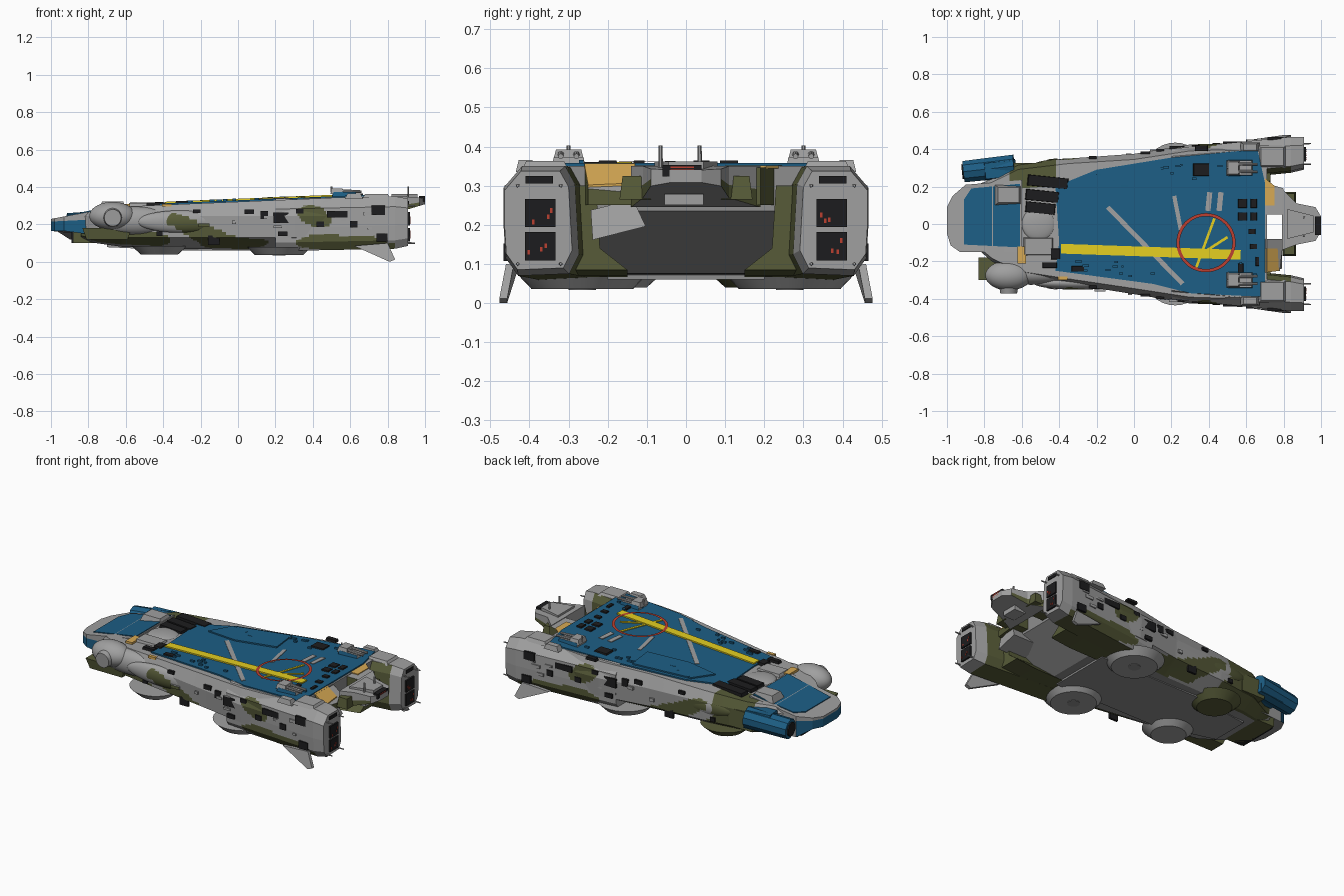
import bpy, bmesh, math, random
from mathutils import Vector, Matrix

if "Cube" in bpy.data.objects:
    bpy.data.objects.remove(bpy.data.objects["Cube"])

random.seed(4)
COL = {"light_grey": (.35, .35, .35), "deck_blue": (.012, .112, .235), "camo_green": (.095, .105, .04),
       "belly_grey": (.27, .27, .27), "black": (.012, .012, .013), "yellow": (.78, .62, .015),
       "red": (.5, .05, .03), "orange": (.68, .40, .09)}
MATS = []
for n, c in COL.items():
    m = bpy.data.materials.new(n)
    m.diffuse_color = (*c, 1)
    m.use_nodes = True
    m.node_tree.nodes["Principled BSDF"].inputs["Base Color"].default_value = m.diffuse_color
    MATS.append(m)
GREY, BLUE, GREEN, BELLY, BLACK, YEL, RED, ORANGE = range(8)


def finish(name, bm, mat, smooth=False):
    """mat is a colour index, or a rule taking face centre and normal"""
    bmesh.ops.recalc_face_normals(bm, faces=bm.faces)
    me = bpy.data.meshes.new(name)
    for m in MATS:
        me.materials.append(m)
    for f in bm.faces:
        f.material_index = mat(f.calc_center_median(), f.normal) if callable(mat) else mat
    bm.to_mesh(me)
    bm.free()
    ob = bpy.data.objects.new(name, me)
    bpy.context.collection.objects.link(ob)
    if smooth:
        bpy.context.view_layer.objects.active = ob
        ob.select_set(True)
        bpy.ops.object.shade_smooth_by_angle(angle=math.radians(35))
        ob.select_set(False)


def loft(name, rings, mat):
    bm = bmesh.new()
    vs = [[bm.verts.new(p) for p in r] for r in rings]
    n = len(rings[0])
    for a, b in zip(vs, vs[1:]):
        for i in range(n):
            bm.faces.new((a[i], a[(i + 1) % n], b[(i + 1) % n], b[i]))
    bm.faces.new(vs[0])
    bm.faces.new(vs[-1])
    finish(name, bm, mat)


def prism(name, pts, zb, zt, mat, zmid=None):
    """plan outline between height functions of x"""
    loft(name, [[(x, y, z(x)) for x, y in pts] for z in (zb, zmid, zt) if z], mat)


def box(name, c, s, mat, taper=1.0, rot=(0, 0, 0)):
    bm = bmesh.new()
    bmesh.ops.create_cube(bm, size=1)
    R = Matrix.Rotation(rot[2], 3, 'Z') @ Matrix.Rotation(rot[1], 3, 'Y') @ Matrix.Rotation(rot[0], 3, 'X')
    for v in bm.verts:
        k = taper if v.co.z > 0 else 1
        v.co = R @ Vector((v.co.x * s[0] * k, v.co.y * s[1] * k, v.co.z * s[2])) + Vector(c)
    finish(name, bm, mat)


def ellipsoid(name, c, r, mat):
    bm = bmesh.new()
    bmesh.ops.create_uvsphere(bm, u_segments=36, v_segments=18, radius=1)
    for v in bm.verts:
        v.co = Vector(c) + Vector([v.co[i] * r[i] for i in range(3)])
    finish(name, bm, mat, True)


def cyl(name, a, b, r1, r2, mat, seg=24):
    a, b = Vector(a), Vector(b)
    bm = bmesh.new()
    bmesh.ops.create_cone(bm, cap_ends=True, segments=seg, radius1=r1, radius2=r2, depth=(b - a).length)
    q = (b - a).to_track_quat('Z', 'Y').to_matrix().to_4x4()
    bmesh.ops.transform(bm, matrix=Matrix.Translation((a + b) / 2) @ q, verts=bm.verts)
    finish(name, bm, mat, True)


def subdivide(pts, n):
    """split every edge of an open chain of 2D points"""
    return [(a[0] + (b[0] - a[0]) * i / n, a[1] + (b[1] - a[1]) * i / n)
            for a, b in zip(pts, pts[1:]) for i in range(n)] + [pts[-1]]


def deck(x):
    return .321 + .042 * x


def plate(name, pts, mat, lift, thick=.008):
    prism(name, pts, lambda x: deck(x) + lift - thick, lambda x: deck(x) + lift, mat)


def stripe(name, a, b, w, mat, lift):
    a, b = Vector(a), Vector(b)
    n = (b - a).orthogonal().normalized() * w / 2
    plate(name, [a + n, b + n, b - n, a - n], mat, lift)


# camouflage patches on the flanks: x, z, half length, half height, slant
PATCH = [(-.6, .13, .24, .055, -.05), (-.2, .16, .19, .055, -.4), (-.02, .1, .18, .035, 0), (.41, .24, .09, .055, -.3),
         (.58, .095, .27, .05, -.05)]


def camo(x, y, z):
    if y > .2 and -.66 < x < -.42:
        return GREEN
    wob = .006 * math.sin(25 * x)
    hit = any(((x - a) / r) ** 2 + ((z + wob - b - k * (x - a)) / h) ** 2 < 1 for a, b, r, h, k in PATCH)
    return GREEN if hit else GREY


# main hull, lofted from stations: x, centre y, half width, bottom, top
ST = [(-.84, .04, .17, .12, .25), (-.76, .02, .22, .10, .28), (-.62, .02, .295, .08, .295),
      (-.35, .015, .335, .07, deck(-.35)), (0, 0, .375, .065, deck(0)), (.3, 0, .425, .065, deck(.3)),
      (.45, 0, .43, .075, deck(.45)), (.71, 0, .42, .235, deck(.71))]


def station(x):
    for a, b in zip(ST, ST[1:]):
        if x <= b[0] + 1e-6:
            t = (x - a[0]) / (b[0] - a[0])
            return [p + (q - p) * t for p, q in zip(a, b)][1:]


def hull_ring(x):
    cy, w, zb, zt = station(x)
    pts = subdivide([(0, zb), (.68 * w, zb), (.97 * w, max(.13, zb + .02)), (w, max(.245, zb + .03)), (.92 * w, zt),
                     (0, zt)], 8)
    return [(x, cy + y, z) for y, z in pts] + [(x, cy - y, z) for y, z in pts[-2:0:-1]]


def hull_rule(c, n):
    wide = .68 * station(min(c.x, .7))[1]
    if abs(n.x) > .9 or (n.z < -.5 and (abs(c.y) < wide or c.x > .5)):
        return BELLY
    return camo(*c)


loft("main_hull", [hull_ring(-.84 + 1.55 * i / 150) for i in range(151)], hull_rule)

# nose slab: blue lower edge, grey upper rim, blue top panel
NOSE = [(-1, .09), (-.97, .15), (-.9, .21), (-.6, .235), (-.6, -.15), (-.93, -.15), (-.98, -.115), (-1, -.05)]
nose_top = lambda x: .305 + .19 * (x + .6)
nose_mid = lambda x: .215 + .05 * (x + 1)
prism("nose", NOSE, lambda x: .165 if x < -.9 else .12, nose_top,
      lambda c, n: BELLY if n.z < -.6 else BLUE if abs(n.z) < .5 and c.z < nose_mid(c.x) - .01 and c.x < -.75 else GREY,
      nose_mid)
prism("nose_panel", [(-.91, .13), (-.87, .19), (-.61, .215), (-.61, -.125), (-.91, -.11)],
      lambda x: nose_top(x) - .004, lambda x: nose_top(x) + .005, BLUE)
box("nose_chin", (-.76, .03, .13), (.24, .28, .06), GREEN)
box("chin_sensor", (-.84, .02, .13), (.1, .25, .06), BLACK)
box("bridge", (-.67, .155, .3), (.15, .11, .045), GREY, .75)
ellipsoid("bridge_dome", (-.51, .0, .295), (.09, .09, .022), GREY)
box("bridge_block", (-.51, -.12, .3), (.17, .1, .026), GREY, .85)

# forward side pods
cyl("blue_pod", (-.91, .28, .2), (-.64, .31, .215), .06, .064, BLUE, 10)
box("blue_pod_housing", (-.72, .29, .215), (.18, .1, .11), BLUE, .85, (0, 0, .1))
cyl("blue_pod_muzzle", (-.92, .279, .2), (-.9, .281, .2), .042, .042, BLACK, 10)
ellipsoid("right_pod", (-.67, -.275, .245), (.125, .08, .075), GREY)
ellipsoid("right_pod_body", (-.55, -.265, .22), (.22, .06, .075), GREY)
cyl("right_pod_cap", (-.67, -.37, .235), (-.67, -.28, .24), .045, .06, GREY)
box("right_pod_mount", (-.70, -.24, .15), (.22, .1, .06), GREEN, 1.2)
box("left_pod_mount", (-.6, .285, .19), (.16, .08, .11), GREEN)

# mirrored side equipment
for s in (1, -1):
    side = "left_" if s > 0 else "right_"
    PR = subdivide([(.285, .30), (.31, .345), (.42, .345), (.467, .29), (.467, .19), (.462, .11), (.43, .065),
                    (.30, .07), (.275, .12), (.28, .21), (.285, .30)], 6)[:-1]

    def nac_ring(x, k=1.0):
        dy, dz = (x - .85) * .1, (x - .6) * .02
        return [(x, s * (.375 + (y - .375) * k + dy), .205 + (z - .205) * k + dz) for y, z in PR]

    def nac_rule(c, n):
        return GREEN if (n.z < -.6 or s * n.y < -.7) and c.x < .86 else camo(*c)

    loft(side + "engine_nacelle", [nac_ring(.2 + .6 * i / 60) for i in range(61)] + [nac_ring(.84), nac_ring(.91, .9)],
         nac_rule)
    for z in (.23, .145):
        box(side + "engine_port", (.912, s * .372, z), (.016, .078, .072), BLACK)
        for i in range(3):
            box(side + "engine_glow", (.921, s * (.372 + random.uniform(-.03, .03)), z + random.uniform(-.025, .025)),
                (.004, .006, .012), RED)
    box(side + "engine_vent", (.9, s * .375, .315), (.03, .07, .02), BLACK)
    for y, z in ((.32, .10), (.43, .10), (.32, .30), (.43, .30)):
        cyl(side + "engine_spike", (.86, s * y, z), (.945, s * y, z), .006, .004, GREY, 6)
    # tail fin
    F = [(.62, .45, .085), (.80, .46, .10), (.84, .477, .012), (.81, .477, .0)]
    loft(side + "tail_fin", [[(x, s * y, z) for x, y, z in F], [(x, s * (y - .02), z) for x, y, z in F]], GREY)
    # belly discs and slanted rear strake
    cyl(side + "belly_disc", (.22, s * .265, .036), (.22, s * .265, .078), .13, .17, GREY, 32)
    cyl(side + "belly_hub", (.22, s * .265, .033), (.22, s * .265, .04), .035, .035, BELLY)
    cyl(side + "front_belly_disc", (-.42, s * .2, .04), (-.42, s * .2, .085), .1, .15, GREY if s < 0 else GREEN, 28)
    loft(side + "belly_strake", [[(x, s * y, z) for y, z in ((.15, b), (.31, b), (.31, .3), (.23, .3), (.22, .14))]
                                 for x, b in ((.38, .066), (.6, .07), (.73, .085))], GREEN)
    # side blister, faired into the hull
    ellipsoid(side + "side_blister", (-.3, s * .315, .215), (.24, .036, .06), lambda c, n: camo(*c))
    # deck turrets and stern blocks
    box(side + "turret_base", (.57, s * .30, .355), (.14, .09, .035), lambda c, n: BLUE if abs(n.y) > .5 else GREY, .85)
    box(side + "turret_house", (.53, s * .30, .378), (.07, .08, .03), GREY, .8)
    for d in (-.02, .02):
        cyl(side + "turret_barrel", (.54, s * .3 + d, .38), (.66, s * .3 + d, .375), .009, .007, GREY, 8)
    cyl(side + "turret_mast", (.5, s * .3, .37), (.5, s * .3, .403), .006, .005, GREY, 6)
    box(side + "nacelle_cap", (.74, s * .36, .352), (.15, .12, .022), GREY, .8)
    box(side + "edge_locker", (.62, s * .41, .35), (.1, .05, .03), GREY, .7)
    # windows and hatches following the hull side
    for x, z, a, b in ((-.13, .115, .06, .05), (-.22, .27, .04, .02), (.06, .268, .05, .025), (.14, .25, .04, .045),
                       (.23, .235, .08, .055), (.33, .27, .04, .025), (.44, .2, .04, .03), (.53, .255, .11, .035),
                       (.62, .2, .04, .035), (.75, .275, .07, .05), (.77, .13, .06, .045), (-.42, .15, .03, .025),
                       (.24, .15, .05, .025)):
        cy, w = station(min(x, .3))[:2]
        y = cy + s * w * (.99 if z > .13 else .95) if x < .3 else s * (.467 + (x - .85) * .1)
        box(side + "hatch", (x, y, z), (a, .014, b), BLACK)
    for i in range(8):
        x = random.uniform(-.2, .8)
        y = station(x)[1] if x < .3 else .467 + (x - .85) * .1
        box(side + "hull_fitting", (x, s * y, random.uniform(.17, .26)),
            (random.uniform(.02, .06), .012, random.uniform(.01, .02)), lambda c, n: camo(*c))

# blue flight deck with markings
plate("flight_deck", [(-.42, .2), (-.2, .29), (.2, .355), (.66, .4), (.7, .22), (.7, -.39), (.3, -.37), (.1, -.32),
                      (-.42, -.25), (-.4, -.1)], BLUE, .008)
plate("raised_panel", [(-.3, .14), (-.22, .265), (.14, .325), (.16, .15), (-.1, .11)], BLUE, .016)
stripe("grey_stripe", (-.14, .09), (.26, -.32), .025, GREY, .011)
stripe("short_grey_stripe", (.215, .15), (.25, -.03), .022, GREY, .011)
stripe("runway_stripe", (-.39, -.132), (.57, -.165), .052, YEL, .016)
stripe("cross_stripe", (.33, -.24), (.43, .03), .014, YEL, .013)
stripe("cross_stripe_b", (.36, -.16), (.5, -.07), .014, YEL, .013)
for x in (.395, .455):
    stripe("deck_pad", (x, .07), (x + .01, .17), .028, GREY, .012)
ring = [[(.385 + r * math.cos(a), -.1 + r * math.sin(a), deck(.385 + r * math.cos(a)) + .018)
         for r in (.158, .141)] for a in [math.tau * i / 48 for i in range(49)]]
bm = bmesh.new()
for a, b in zip(ring, ring[1:]):
    bm.faces.new([bm.verts.new(p) for p in (a[0], b[0], b[1], a[1])])
bmesh.ops.remove_doubles(bm, verts=bm.verts, dist=1e-5)
finish("landing_ring", bm, RED)

# black vents, hatches and small deck fittings
for x, y, l in ((-.46, .225, .22), (-.49, .15, .18), (-.5, .085, .16)):
    box("front_vent", (x, y, deck(x) + .006), (l, .058, .02), BLACK, .95, (0, 0, -.1))
for x, y, a, b in ((.36, .29, .09, .07), (.58, .11, .05, .05), (.64, .11, .035, .05), (.58, .04, .05, .045),
                   (.64, .04, .035, .045), (.63, -.04, .04, .03), (.64, -.12, .04, .03), (-.42, -.16, .05, .06),
                   (-.3, -.24, .07, .03), (.57, -.24, .03, .06), (.66, -.2, .02, .05), (-.45, -.22, .08, .03),
                   (.36, .405, .07, .03)):
    box("deck_hatch", (x, y, deck(x) + .008), (a, b, .016), BLACK, .9)
for i in range(24):
    x = random.uniform(-.3, .65)
    y = random.choice((-1, 1)) * random.uniform(.2, .26 + .1 * (x + .3))
    box("deck_fitting", (x, y, deck(x) + .01), (random.uniform(.01, .04), .012, .014), BLUE)
box("orange_marker", (-.6, -.165, .3), (.045, .09, .018), ORANGE)
box("orange_edge_marker", (-.38, -.29, .302), (.05, .02, .014), ORANGE)

# stern platform around an open well
arm_bottom = lambda x: .25
stern_rule = lambda c, n: GREEN if n.z < -.5 or abs(n.y) > .6 or n.x > .6 else GREY
prism("left_stern_arm", [(.68, .24), (.75, .205), (.80, .19), (.80, .05), (.68, .05)], arm_bottom,
      lambda x: .346, stern_rule)
prism("left_orange_panel", [(.70, .245), (.75, .205), (.75, .1), (.70, .1)], lambda x: .344, lambda x: .351, ORANGE)
slope = lambda x: .352 - .75 * max(0, x - .70)
prism("right_stern_arm", [(.70, -.26), (.78, -.25), (.80, -.08), (.70, -.08)], arm_bottom, slope, stern_rule)
prism("right_orange_panel", [(.702, -.26), (.775, -.25), (.768, -.13), (.702, -.13)],
      lambda x: slope(x), lambda x: slope(x) + .006, ORANGE)
tower_rule = lambda c, n: (BELLY if n.z < -.5 else GREEN if abs(n.y) > .5 and c.z < .3 else GREY)
TOWER = [(.79, .19), (.87, .11), (.97, .09), (1, .04), (1, -.04), (.97, -.09), (.87, -.11), (.79, -.14)]
prism("stern_tower", TOWER, lambda x: .245 + .3 * (x - .79), lambda x: .35 - .1 * max(0, x - .9), tower_rule,
      lambda x: .29 + .15 * (x - .79))
prism("tower_roof", [(.82, .08), (.96, .045), (.96, -.045), (.82, -.08)], lambda x: .34, lambda x: .362, GREY)
for s in (1, -1):
    box("tower_cheek", (.83, s * .13, .295), (.07, .08, .06), GREEN, .8)
box("tower_window", (.984, -.01, .338), (.03, .1, .03), BLACK)
for z in (.331, .339, .347):
    box("tower_light", (.9985, -.01, z), (.003, .06, .004), RED)
for y in (-.065, .035):
    cyl("antenna", (.91, y, .345), (.91, y, .403), .006, .005, GREY, 6)
box("stern_lower_light", (.87, -.005, .265), (.08, .1, .028), GREY)
box("docking_arm", (.7, -.18, .215), (.18, .14, .075), GREY, .8, (.25, 0, 0))

# belly keel plate
prism("keel_plate", [(-.7, .12), (-.3, .2), (.4, .2), (.4, -.2), (-.3, -.2), (-.7, -.12)],
      lambda x: .06 if x > -.4 else .078, lambda x: .1, BELLY)
